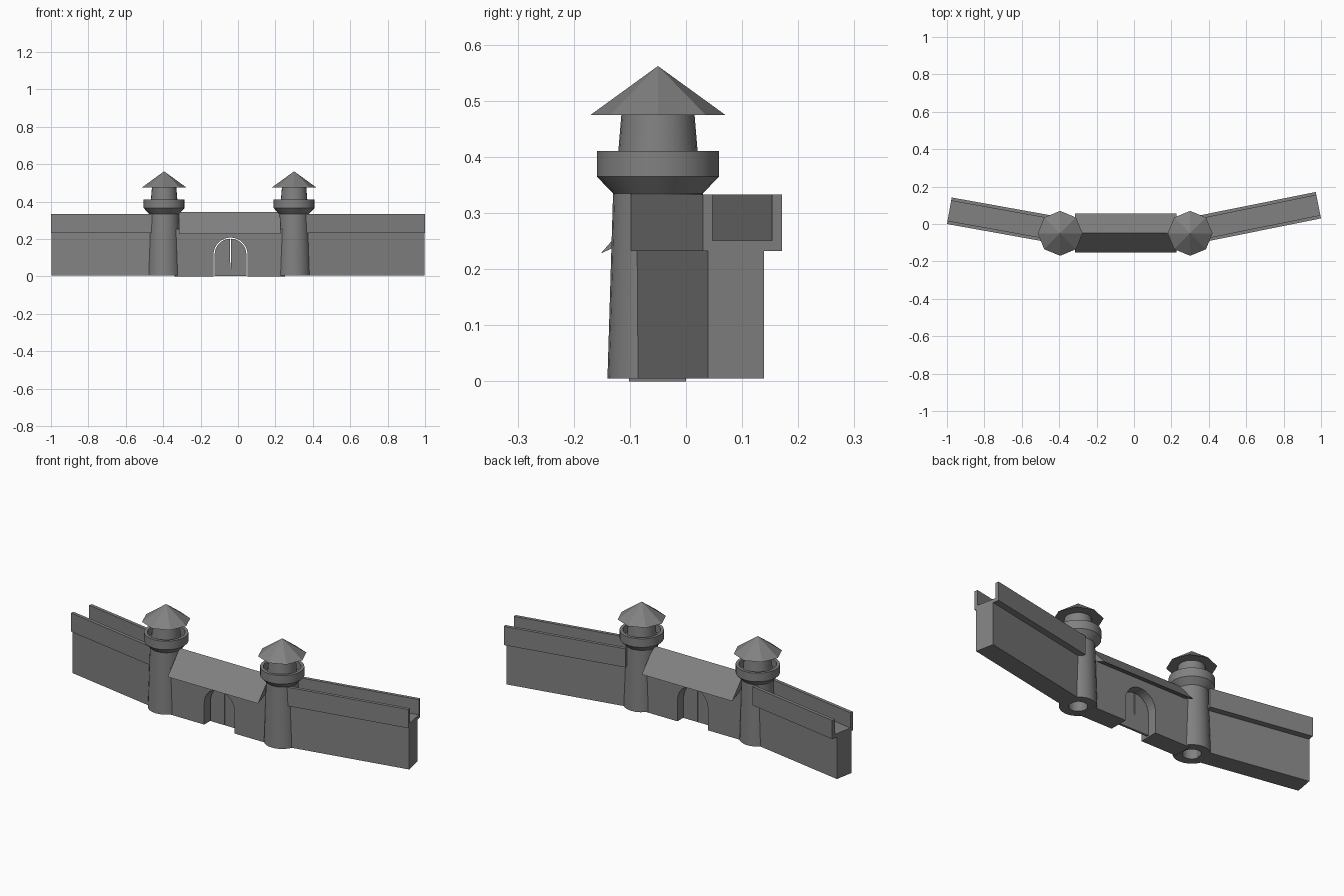
import bpy, bmesh, math
from mathutils import Vector, Matrix

if "Cube" in bpy.data.objects:
    bpy.data.objects.remove(bpy.data.objects["Cube"])

stone = bpy.data.materials.new("grey_stone")
stone.diffuse_color = (0.22, 0.22, 0.22, 1)
stone.use_nodes = True
stone.node_tree.nodes["Principled BSDF"].inputs["Base Color"].default_value = stone.diffuse_color


def finish(bm, name, smooth=False):
    bmesh.ops.recalc_face_normals(bm, faces=bm.faces)
    me = bpy.data.meshes.new(name)
    bm.to_mesh(me)
    bm.free()
    me.materials.append(stone)
    ob = bpy.data.objects.new(name, me)
    bpy.context.collection.objects.link(ob)
    if smooth:
        bpy.context.view_layer.objects.active = ob
        ob.select_set(True)
        bpy.ops.object.shade_smooth_by_angle(angle=math.radians(30))
        ob.select_set(False)
    return ob


def extrude(name, points, offset):
    """Closed polygon of 3D points pushed along an offset."""
    bm = bmesh.new()
    face = bm.faces.new([bm.verts.new(p) for p in points])
    res = bmesh.ops.extrude_face_region(bm, geom=[face], use_keep_orig=True)
    verts = [v for v in res["geom"] if isinstance(v, bmesh.types.BMVert)]
    bmesh.ops.translate(bm, verts=verts, vec=offset)
    return finish(bm, name)


def lathe(name, profile, x, y, sides):
    """Closed (radius, z) profile revolved about a vertical axis."""
    bm = bmesh.new()
    rings = []
    for i in range(sides):
        a = 2 * math.pi * i / sides
        rings.append([bm.verts.new((x + r * math.cos(a), y + r * math.sin(a), z))
                      for r, z in profile])
    n = len(profile)
    for i in range(sides):
        p, q = rings[i], rings[(i + 1) % sides]
        for j in range(n):
            k = (j + 1) % n
            bm.faces.new((p[j], q[j], q[k], p[k]))
    return finish(bm, name, True)


# Towers: hollow shaft, flared parapet ring, neck and eight-sided roof
SHAFT = [(0.045, 0.005), (0.09, 0.005), (0.08, 0.335), (0.109, 0.365),
         (0.109, 0.411), (0.093, 0.411), (0.093, 0.37), (0.074, 0.37),
         (0.065, 0.478), (0.045, 0.478)]
for side, tx in (("left", -0.395), ("right", 0.30)):
    lathe(side + "_tower", SHAFT, tx, -0.05, 24)
    bm = bmesh.new()
    bmesh.ops.create_cone(bm, cap_ends=True, segments=8, radius1=0.12, radius2=0,
                          depth=0.087,
                          matrix=Matrix.Translation((tx, -0.05, 0.5185)))
    finish(bm, side + "_tower_roof")


# Side walls: solid body carrying a U-shaped walkway
def side_wall(side, sx, front_y, angle, inner_x):
    a = math.radians(angle)
    along = Vector((-sx * math.cos(a), -math.sin(a), 0))    # towards the gate
    across = Vector((-sx * math.sin(a), math.cos(a), 0))    # towards the back
    corner = Vector((sx, front_y, 0))
    length = (1 - abs(inner_x)) / math.cos(a)

    def place(profile):
        return [corner + across * u + Vector((0, 0, z)) for u, z in profile]
    w, t = 0.144, 0.018
    extrude(side + "_wall",
            place([(0.009, 0.005), (0.111, 0.005), (0.111, 0.24), (0.009, 0.24)]),
            along * (length + 0.01))
    extrude(side + "_walkway",
            place([(0, 0.232), (w, 0.232), (w, 0.333), (w - t, 0.333),
                   (w - t, 0.251), (t, 0.251), (t, 0.333), (0, 0.333)]),
            along * length)


side_wall("left", -1, 0.0, 10.2, -0.455)
side_wall("right", 1, 0.03, 11.4, 0.362)


# Gatehouse with an arched passage
CX, R, SPRING = -0.04, 0.091, 0.117


def arc(r, a0, a1, y, n=12):
    return [(CX + r * math.cos(math.radians(a0 + (a1 - a0) * i / n)), y,
             SPRING + r * math.sin(math.radians(a0 + (a1 - a0) * i / n)))
            for i in range(n + 1)]


FY = -0.102
extrude("gatehouse",
        [(-0.34, FY, 0), (-0.34, FY, 0.255), (0.25, FY, 0.255), (0.25, FY, 0),
         (CX + R, FY, 0)] + arc(R, 0, 180, FY, 16) + [(CX - R, FY, 0)],
        (0, 0.102, 0))

# Gable roof with overhanging eaves
extrude("gatehouse_roof",
        [(-0.315, -0.152, 0.228), (-0.315, -0.0485, 0.345),
         (-0.315, 0.055, 0.228), (-0.315, -0.0485, 0.275)],
        (0.541, 0, 0))

# Pair of door leaves in the middle of the passage, with slim gaps
r = R - 0.006
g = 0.001
for side, s in (("left", -1), ("right", 1)):
    curve = arc(r, 0, 88.5, -0.056, 8)
    pts = curve + [(CX + g, -0.056, 0.003), (CX + r, -0.056, 0.003)]
    pts = [(CX + s * (x - CX), y, z) for x, y, z in pts]
    extrude(side + "_door", pts, (0, 0.012, 0))
